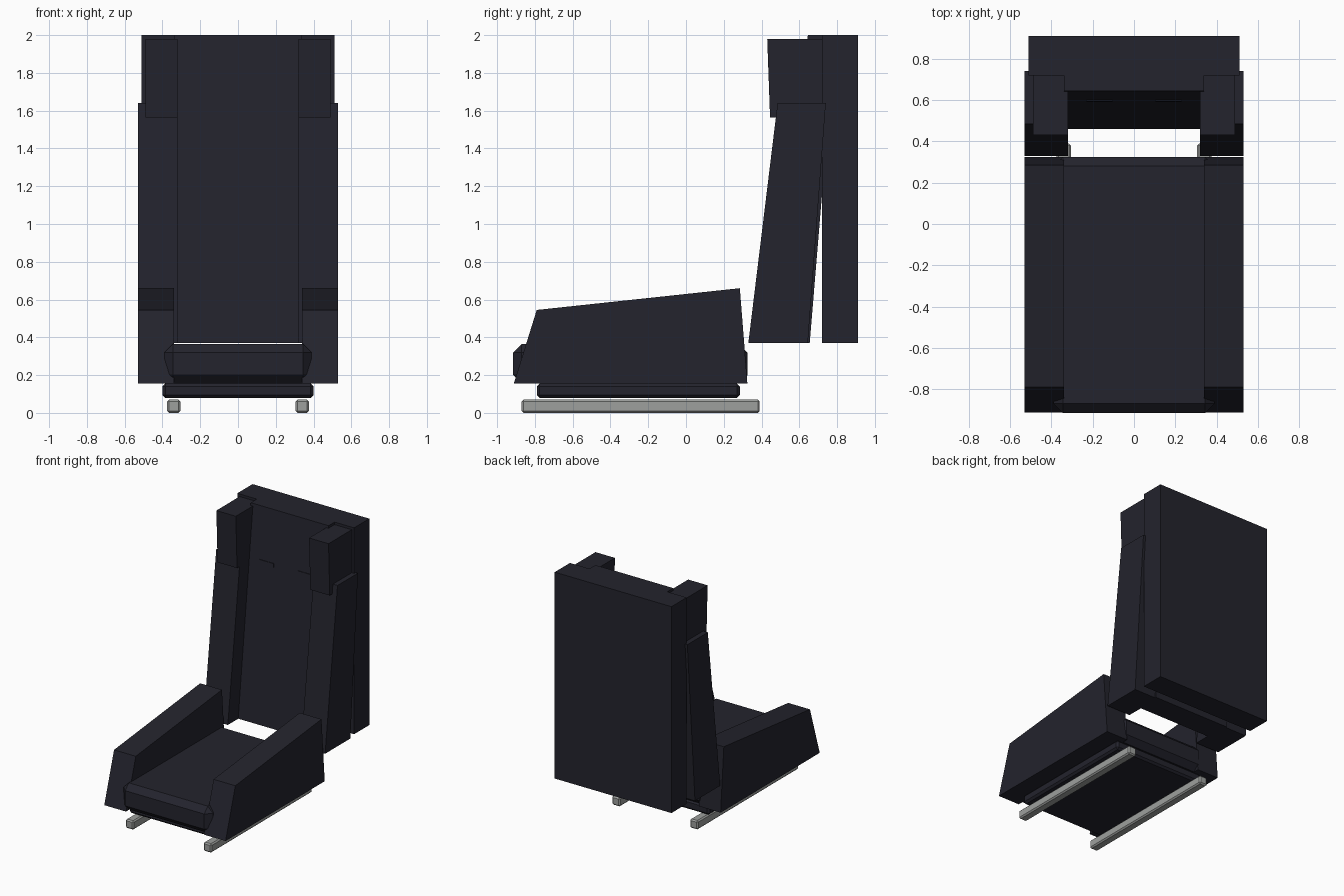
import bpy, bmesh

cube = bpy.data.objects.get("Cube")
if cube:
    bpy.data.objects.remove(cube, do_unlink=True)


def material(name, rgb):
    m = bpy.data.materials.new(name)
    m.use_nodes = True
    m.diffuse_color = (*rgb, 1)
    m.node_tree.nodes["Principled BSDF"].inputs["Base Color"].default_value = (*rgb, 1)
    return m


dark = material("dark navy", (0.017, 0.017, 0.026))
metal = material("grey metal", (0.34, 0.35, 0.34))


def prism(name, profile, x0, x1, mat=dark, bevel=0.0):
    """Extrude a (y, z) side profile from x0 to x1."""
    bm = bmesh.new()
    face = bm.faces.new([bm.verts.new((x0, y, z)) for y, z in profile])
    ext = bmesh.ops.extrude_face_region(bm, geom=[face])
    moved = [v for v in ext["geom"] if isinstance(v, bmesh.types.BMVert)]
    bmesh.ops.translate(bm, verts=moved, vec=(x1 - x0, 0, 0))
    if bevel:
        bmesh.ops.bevel(bm, geom=bm.edges[:], offset=bevel, segments=1, affect='EDGES')
    bmesh.ops.recalc_face_normals(bm, faces=bm.faces[:])
    mesh = bpy.data.meshes.new(name)
    bm.to_mesh(mesh)
    bm.free()
    mesh.materials.append(mat)
    ob = bpy.data.objects.new(name, mesh)
    bpy.context.collection.objects.link(ob)
    return ob


def box(y0, y1, z0, z1):
    return [(y0, z0), (y1, z0), (y1, z1), (y0, z1)]


def pair(name, profile, x0, x1, mat=dark, bevel=0.0):
    """Same part on the left (+x) and right (-x)."""
    prism("left_" + name, profile, x0, x1, mat, bevel)
    prism("right_" + name, profile, -x1, -x0, mat, bevel)


# Floor rails and seat base
pair("rail", box(-0.87, 0.39, 0, 0.07), 0.305, 0.375, metal, 0.01)
prism("seat_base", box(-0.79, 0.285, 0.08, 0.155), -0.4, 0.4, bevel=0.015)

# Seat cushion and side bolsters
prism("seat_cushion", box(-0.915, 0.325, 0.155, 0.365), -0.39, 0.39, bevel=0.045)
pair("seat_side", [(-0.912, 0.155), (0.325, 0.155), (0.285, 0.66), (-0.79, 0.545)], 0.34, 0.53)

# Back shell and leaning back panel
prism("back_shell", box(0.72, 0.91, 0.37, 2.0), -0.51, 0.51)
prism("back_panel", [(0.46, 0.37), (0.655, 0.37), (0.76, 1.64), (0.76, 2.0), (0.645, 2.0)], -0.34, 0.34)

# Back wings and head supports
pair("back_wing", [(0.33, 0.37), (0.645, 0.37), (0.74, 1.64), (0.485, 1.64)], 0.32, 0.53)
pair("head_support", [(0.445, 1.565), (0.72, 1.565), (0.72, 1.98), (0.43, 1.98)], 0.32, 0.49)

# Harness slots on the panel
pair("harness_slot", [(0.592, 1.57), (0.605, 1.57), (0.608, 1.6), (0.595, 1.6)], 0.105, 0.23)
